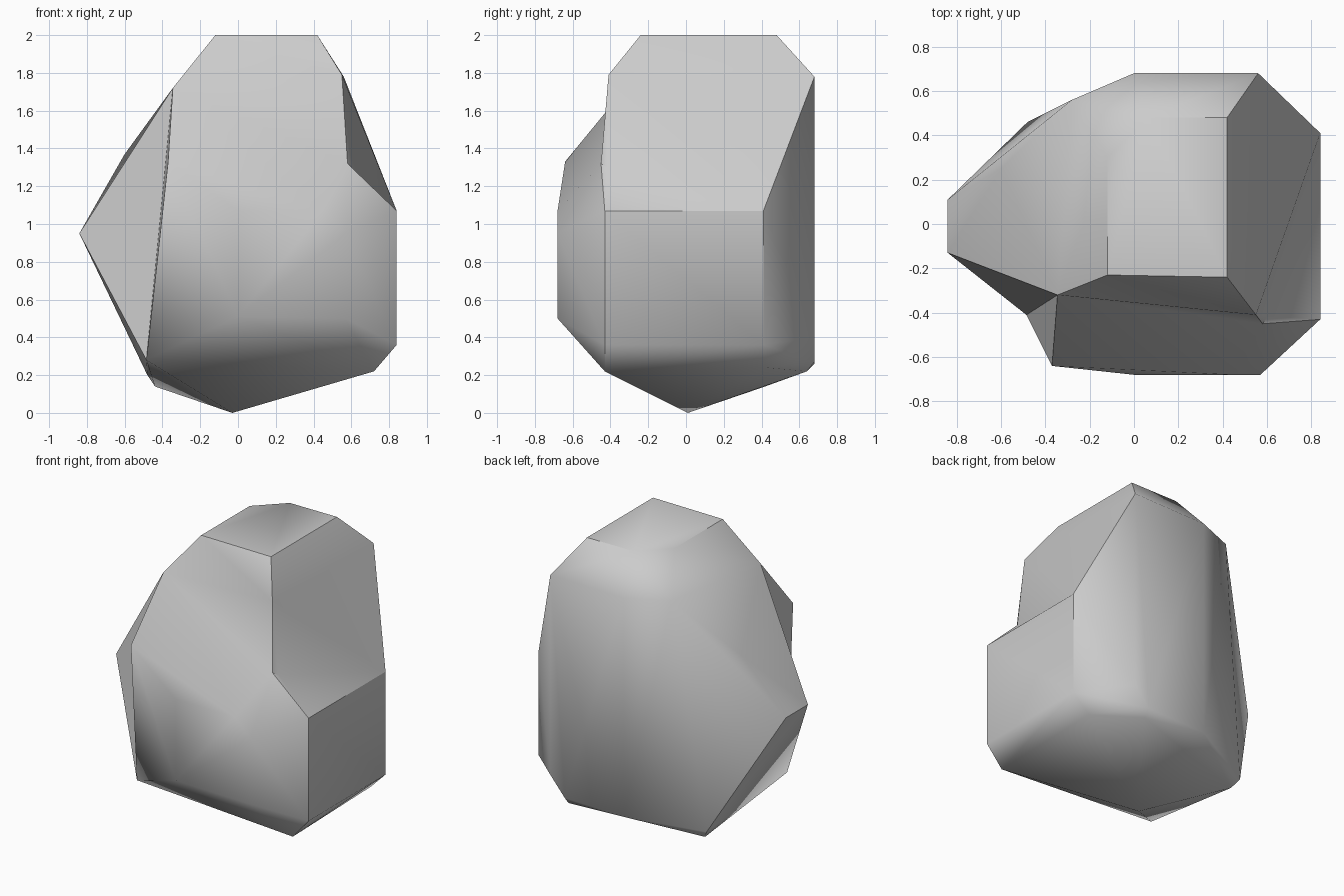
import bpy, bmesh, math

if "Cube" in bpy.data.objects:
    bpy.data.objects.remove(bpy.data.objects["Cube"])

# Corner points shared by more than one boulder chunk
groove_top, groove_low = (-0.345, -0.32, 1.72), (-0.485, -0.41, 0.28)
notch = (0.58, -0.45, 1.32)
back_left_top, back_left_low = (-0.28, 0.56, 1.78), (-0.48, 0.46, 0.20)
heel = (-0.44, 0.42, 0.14)
foot = (-0.03, 0.01, 0.0)
side_high, side_low = (0.84, 0.41, 1.07), (0.84, 0.41, 0.36)
base = [foot, (0.72, -0.43, 0.22), (0.72, 0.42, 0.24), (0.45, 0.64, 0.22)]
back_base = [(0.56, 0.68, 0.40), (0.45, 0.68, 0.27), (0, 0.68, 0.26)]


def chunk(name, points):
    """Convex faceted chunk of stone spanning the given corners."""
    bm = bmesh.new()
    for p in points:
        bm.verts.new(p)
    hull = bmesh.ops.convex_hull(bm, input=bm.verts[:])
    loose = [v for v in bm.verts if not v.link_faces]
    bmesh.ops.delete(bm, geom=loose, context='VERTS')
    bmesh.ops.recalc_face_normals(bm, faces=bm.faces[:])
    mesh = bpy.data.meshes.new(name)
    bm.to_mesh(mesh)
    bm.free()
    ob = bpy.data.objects.new(name, mesh)
    bpy.context.collection.objects.link(ob)
    return ob


# Tall core with flat top and flat back
crown = [(x, y, 2.0) for x, y in
         [(-0.12, -0.23), (-0.12, 0.30), (0.06, 0.48), (0.42, 0.48), (0.42, -0.24)]]
rock = chunk("rock", crown + base + back_base + [
    groove_top, groove_low, notch, back_left_top, back_left_low, heel,
    (0.55, -0.41, 1.79), (0.56, 0.68, 1.78), (0, 0.68, 1.77), side_high, side_low])

# Front and right shelf that bulges out below the notch
front = [(x, -0.68, z) for x, z in
         [(0, 1.07), (0.45, 1.07), (0.57, 0.95), (0.57, 0.50), (0, 0.51)]]
shelf = chunk("front_shelf", front + base + back_base + [
    groove_top, groove_low, notch, (-0.37, -0.64, 1.33),
    (0.84, -0.43, 1.07), (0.84, -0.43, 0.36), side_high, side_low])

# Pointed outcrop on the left
outcrop = chunk("left_outcrop", [
    groove_top, groove_low, back_left_top, back_left_low, heel, foot,
    (-0.84, -0.13, 0.95), (-0.84, 0.11, 0.95), (-0.60, 0.25, 1.37)])

# Fuse the chunks into one stone
bpy.context.view_layer.objects.active = rock
rock.select_set(True)
for part in (shelf, outcrop):
    mod = rock.modifiers.new("fuse", 'BOOLEAN')
    mod.operation = 'UNION'
    mod.solver = 'EXACT'
    mod.object = part
    bpy.ops.object.modifier_apply(modifier=mod.name)
    bpy.data.objects.remove(part)

# Clean seams and keep only the strong edges crisp
bm = bmesh.new()
bm.from_mesh(rock.data)
bmesh.ops.remove_doubles(bm, verts=bm.verts[:], dist=0.002)
bmesh.ops.dissolve_limit(bm, angle_limit=math.radians(1),
                         verts=bm.verts[:], edges=bm.edges[:])
bmesh.ops.recalc_face_normals(bm, faces=bm.faces[:])
bm.to_mesh(rock.data)
bm.free()
bpy.ops.object.shade_smooth_by_angle(angle=math.radians(45))
